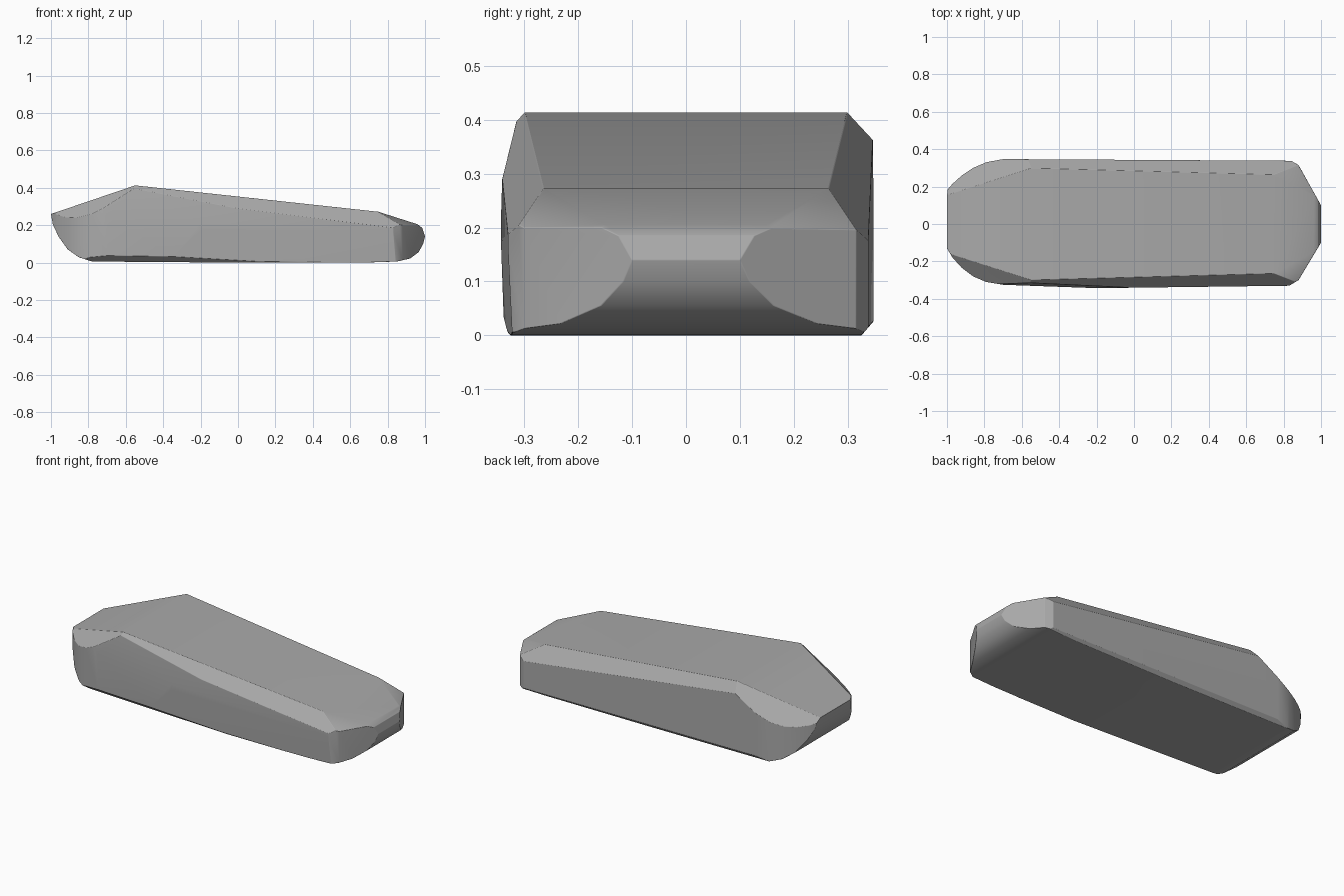
import bpy, bmesh
from mathutils import Vector

cube = bpy.data.objects.get("Cube")
if cube:
    bpy.data.objects.remove(cube, do_unlink=True)

grey = bpy.data.materials.new("plain grey")
grey.use_nodes = True
grey.diffuse_color = (0.4, 0.4, 0.4, 1)
grey.node_tree.nodes["Principled BSDF"].inputs["Base Color"].default_value = (0.4, 0.4, 0.4, 1)

# Outline from above and silhouette from the side
plan = [(-1, -.13), (-.97, -.18), (-.92, -.235), (-.86, -.28), (-.79, -.31), (-.7, -.325),
        (-.2, -.343), (.83, -.33), (.88, -.3), (1, -.1), (1, .1), (.88, .315), (.84, .338),
        (-.7, .347), (-.79, .33), (-.86, .3), (-.92, .26), (-.97, .215), (-1, .18)]
side = [(-1, .26), (-.55, .413), (.75, .272), (.96, .205), (.985, .185), (1, .14),
        (.99, .1), (.965, .055), (.92, .022), (.85, .006), (.7, .001), (0, 0),
        (-.78, .006), (-.85, .028), (-.91, .07), (-.96, .14), (-.99, .205)]

CENTRE = Vector((0, 0, .15))
bm = bmesh.new()


def cut(a, b, c):
    """Slice the block by the plane through three points and cap it."""
    a, b, c = Vector(a), Vector(b), Vector(c)
    normal = (b - a).cross(c - a).normalized()
    if normal.dot(CENTRE - a) > 0:
        normal.negate()
    geom = bm.verts[:] + bm.edges[:] + bm.faces[:]
    bmesh.ops.bisect_plane(bm, geom=geom, dist=1e-5, plane_co=a, plane_no=normal, clear_outer=True)
    rim = [e for e in bm.edges if e.is_boundary]
    if rim:
        bmesh.ops.holes_fill(bm, edges=rim, sides=0)


# Block extruded from the plan outline
base = bm.faces.new([bm.verts.new((x, y, -.1)) for x, y in plan])
top = bmesh.ops.extrude_face_region(bm, geom=[base])["geom"]
bmesh.ops.translate(bm, verts=[v for v in top if isinstance(v, bmesh.types.BMVert)], vec=(0, 0, .7))
bmesh.ops.recalc_face_normals(bm, faces=bm.faces[:])

# Side silhouette
for (x1, z1), (x2, z2) in zip(side, side[1:] + side[:1]):
    cut((x1, 0, z1), (x2, 0, z2), (x1, 1, z1))

# Sloping shoulders along the body and around both ends
for s in (-1, 1):
    peak, brow = (-.55, s * .3, .412), (.75, s * .265, .271)
    cut(peak, brow, (-.55, s * .337, .37))
    cut(peak, (-1, s * .155, .26), (-.72, s * .335, .28))
    cut(brow, (.88, s * .335, .19), (.97, s * .15, .2))
    # Lower edge chamfer
    cut((-.7, s * .325, 0), (.8, s * .325, 0), (0, s * .337, .014))

# Slightly barrelled front wall and its tapering lower edge
cut((-.2, -.344, .2), (.8, -.332, .2), (-.2, -.335, .01))
cut((-.2, -.344, .2), (-.7, -.33, .2), (-.2, -.326, .38))
cut((-.75, -.325, .04), (.2, -.337, .008), (-.6, -.29, .004))

bmesh.ops.remove_doubles(bm, verts=bm.verts[:], dist=.002)
bmesh.ops.recalc_face_normals(bm, faces=bm.faces[:])
mesh = bpy.data.meshes.new("body")
bm.to_mesh(mesh)
bm.free()
body = bpy.data.objects.new("body", mesh)
bpy.context.collection.objects.link(body)
mesh.materials.append(grey)

# Soft worn edges
bevel = body.modifiers.new("soft edges", "BEVEL")
bevel.width = .012
bevel.segments = 3
bevel.limit_method = 'ANGLE'
bevel.angle_limit = .5
bpy.context.view_layer.objects.active = body
body.select_set(True)
bpy.ops.object.shade_smooth_by_angle(angle=.6)
weighted = body.modifiers.new("even shading", "WEIGHTED_NORMAL")
weighted.keep_sharp = True
